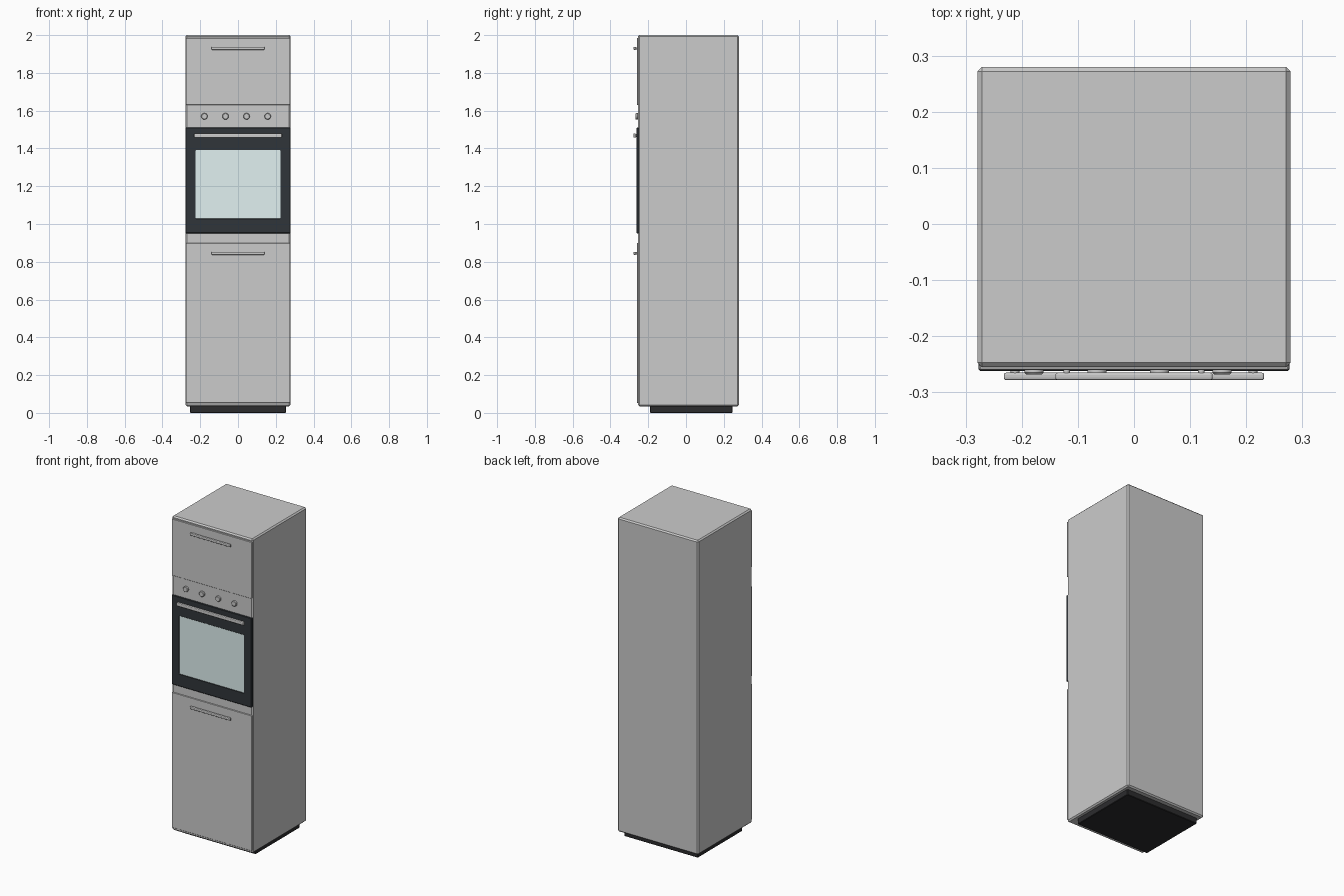
import bpy
from math import radians

if "Cube" in bpy.data.objects:
    bpy.data.objects.remove(bpy.data.objects["Cube"])


def material(name, rgb):
    m = bpy.data.materials.new(name)
    m.diffuse_color = (*rgb, 1)
    m.use_nodes = True
    m.node_tree.nodes["Principled BSDF"].inputs["Base Color"].default_value = m.diffuse_color
    return m


def finish(ob, name, bevel, mat, segments=1):
    ob.name = name
    if bevel:
        b = ob.modifiers.new("edge", 'BEVEL')
        b.width = bevel
        b.segments = segments
        b.limit_method = 'ANGLE'
    if mat:
        ob.data.materials.append(mat)
    return ob


def box(name, x, y, z, bevel=0, mat=None, segments=1):
    """Box from (min, max) ranges on each axis."""
    bpy.ops.mesh.primitive_cube_add(size=1, location=[sum(r) / 2 for r in (x, y, z)])
    ob = bpy.context.object
    ob.scale = [r[1] - r[0] for r in (x, y, z)]
    bpy.ops.object.transform_apply(location=False, rotation=False, scale=True)
    return finish(ob, name, bevel, mat, segments)


def cylinder(name, x, y, z, r, bevel=0):
    """Cylinder along y, from y[0] to y[1]."""
    bpy.ops.mesh.primitive_cylinder_add(vertices=32, radius=r, depth=y[1] - y[0],
                                        location=(x, sum(y) / 2, z),
                                        rotation=(radians(90), 0, 0))
    ob = bpy.context.object
    bpy.ops.object.shade_smooth_by_angle(angle=radians(35))
    return finish(ob, name, bevel, None)


def handle(name, half, z, height, wall):
    """Rounded bar on two short posts."""
    box(name, (-half, half), (-0.278, -0.265), (z - height / 2, z + height / 2), 0.004, None, 3)
    for side, s in (("left", -1), ("right", 1)):
        cylinder(f"{name}_post_{side}", s * (half - 0.02), (-0.27, wall), z, height * 0.35)


dark = material("dark_enamel", (0.03, 0.036, 0.042))
black = material("plinth_black", (0.025, 0.025, 0.027))
glass = material("tinted_glass", (0.75, 0.88, 0.88))

# Tall cabinet carcass and recessed plinth
box("cabinet_body", (-0.279, 0.279), (-0.255, 0.28), (0.035, 2.0), 0.008)
box("plinth", (-0.255, 0.255), (-0.19, 0.247), (0, 0.04), 0.003, black)

# Cupboard doors
box("upper_door", (-0.276, 0.276), (-0.26, -0.25), (1.63, 1.985), 0.002)
box("lower_door", (-0.276, 0.276), (-0.26, -0.25), (0.053, 0.9), 0.002)
handle("upper_handle", 0.14, 1.93, 0.016, -0.258)
handle("lower_handle", 0.14, 0.845, 0.016, -0.258)

# Oven door frame with a window opening cut through it
frame = box("oven_door", (-0.277, 0.277), (-0.262, -0.245), (0.95, 1.51), 0, dark)
cutter = box("window_cutter", (-0.223, 0.223), (-0.3, -0.2), (1.03, 1.39))
cutter.hide_render = True
cutter.hide_set(True)
cut = frame.modifiers.new("opening", 'BOOLEAN')
cut.object = cutter
cut.solver = 'EXACT'
finish(frame, "oven_door", 0.003, None)
box("oven_window", (-0.225, 0.225), (-0.26, -0.25), (1.028, 1.392), 0, glass)
handle("oven_handle", 0.232, 1.468, 0.022, -0.26)

# Control knobs
for i in range(4):
    cylinder(f"knob_{i + 1}", -0.178 + i * 0.1117, (-0.268, -0.253), 1.57, 0.017, 0.003)
